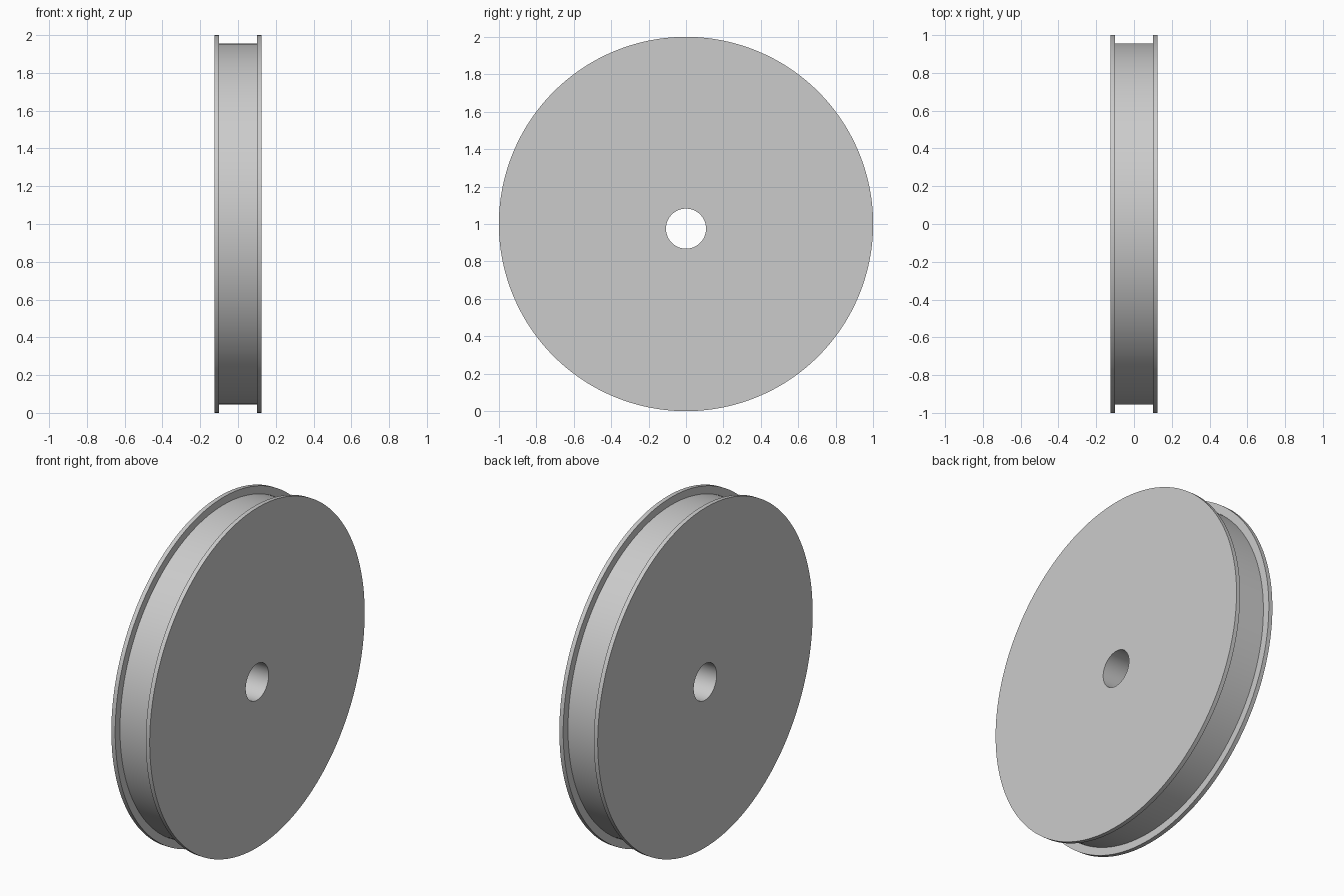
import bpy, bmesh, math

cube = bpy.data.objects.get("Cube")
if cube:
    bpy.data.objects.remove(cube, do_unlink=True)

SEGMENTS = 192
RIM, GROOVE, BORE = 1.0, 0.955, 0.107    # radii
OUTER, INNER = 0.125, 0.1                # flange faces along the axle
CENTRE, BORE_CENTRE = 1.0, 0.975         # the bore sits slightly off centre

grey = bpy.data.materials.new("plain grey")
colour = (0.6, 0.6, 0.6, 1)
grey.use_nodes = True
grey.diffuse_color = colour
grey.node_tree.nodes["Principled BSDF"].inputs["Base Color"].default_value = colour

bm = bmesh.new()


def ring(x, radius, height):
    """Circle of vertices around the axle direction."""
    verts = []
    for i in range(SEGMENTS):
        a = math.tau * i / SEGMENTS
        verts.append(bm.verts.new((x, radius * math.cos(a), height + radius * math.sin(a))))
    return verts


# Closed section: bore, left-hand flange, groove, opposite flange
rings = [
    ring(-OUTER, BORE, BORE_CENTRE),
    ring(-OUTER, RIM, CENTRE),
    ring(-INNER, RIM, CENTRE),
    ring(-INNER, GROOVE, CENTRE),
    ring(INNER, GROOVE, CENTRE),
    ring(INNER, RIM, CENTRE),
    ring(OUTER, RIM, CENTRE),
    ring(OUTER, BORE, BORE_CENTRE),
]
for k, first in enumerate(rings):
    second = rings[(k + 1) % len(rings)]
    for i in range(SEGMENTS):
        j = (i + 1) % SEGMENTS
        bm.faces.new((first[i], first[j], second[j], second[i]))
bmesh.ops.recalc_face_normals(bm, faces=bm.faces[:])

mesh = bpy.data.meshes.new("flanged_wheel")
bm.to_mesh(mesh)
bm.free()
mesh.materials.append(grey)
wheel = bpy.data.objects.new("flanged_wheel", mesh)
bpy.context.collection.objects.link(wheel)

# Smooth round surfaces, crisp flange edges
bpy.ops.object.select_all(action="DESELECT")
wheel.select_set(True)
bpy.context.view_layer.objects.active = wheel
bpy.ops.object.shade_smooth_by_angle(angle=math.radians(30))
